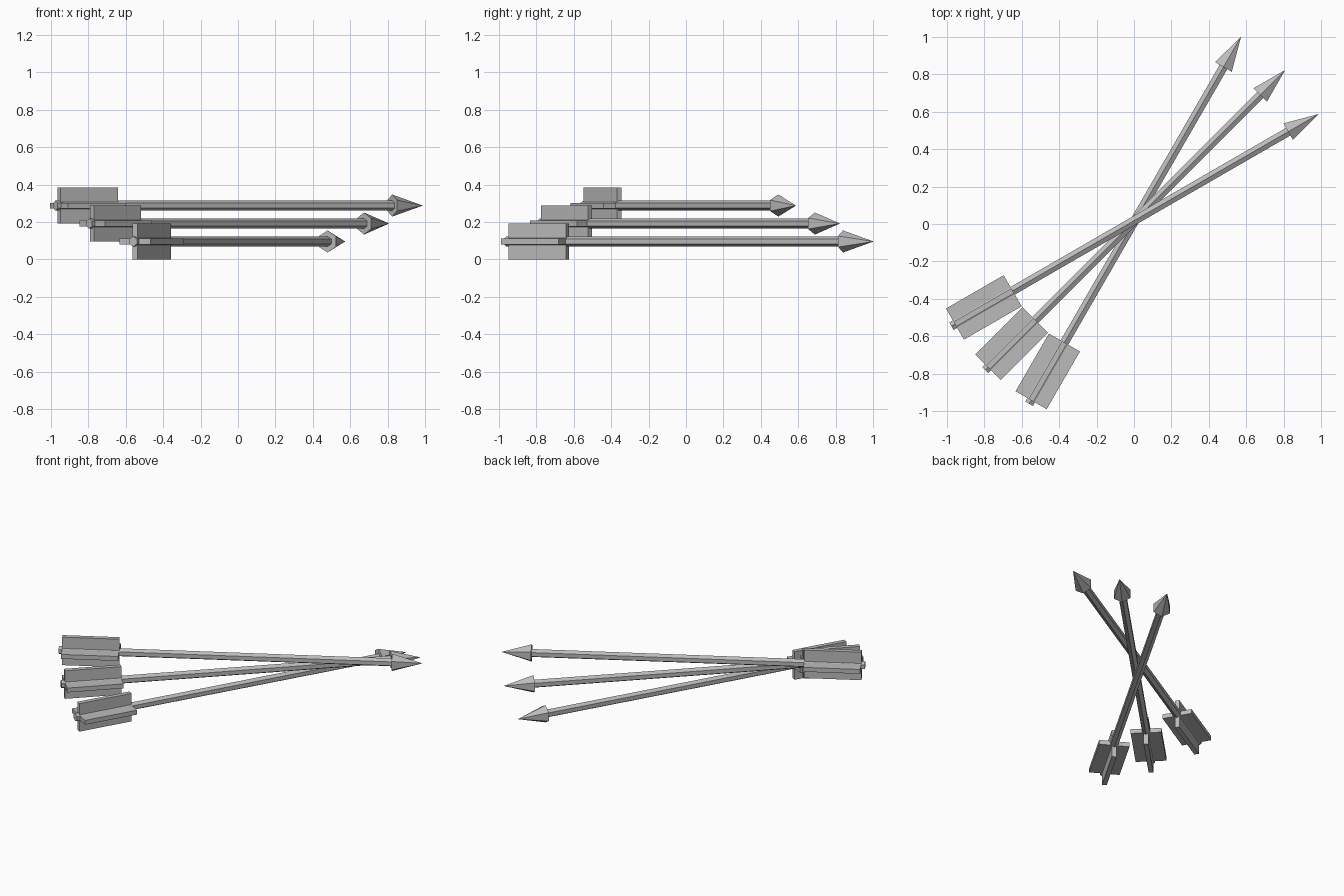
import bpy
import math
from mathutils import Matrix

if "Cube" in bpy.data.objects:
    bpy.data.objects.remove(bpy.data.objects["Cube"])

grey = bpy.data.materials.new("plain_grey")
grey.diffuse_color = (0.5, 0.5, 0.5, 1)
grey.use_nodes = True
grey.node_tree.nodes["Principled BSDF"].inputs["Base Color"].default_value = grey.diffuse_color

PIVOT = (0.006, 0.021)      # where the three arrows cross
HALF = 1.134                # half length of an arrow
HEAD_BASE = 0.945           # where the head begins
ALONG_X = Matrix.Rotation(math.pi / 2, 4, 'Y')


def finish(name, local, place):
    ob = bpy.context.object
    ob.name = name
    ob.data.transform(place @ local)
    ob.data.materials.clear()
    ob.data.materials.append(grey)


def hex_part(name, r1, r2, start, end, place):
    # six-sided cone or rod along local x, one ridge facing up
    bpy.ops.mesh.primitive_cone_add(vertices=6, radius1=r1, radius2=r2, depth=end - start)
    # put a vertex on the vertical axis once the part lies along x
    spin = Matrix.Rotation(math.pi / 2, 4, 'Z')
    ob = bpy.context.object
    if max(abs(v.co.x) for v in ob.data.vertices) > max(abs(v.co.y) for v in ob.data.vertices):
        spin = Matrix.Identity(4)
    finish(name, Matrix.Translation(((start + end) / 2, 0, 0)) @ ALONG_X @ spin, place)


def vane(name, width, height, place):
    bpy.ops.mesh.primitive_cube_add(size=1)
    finish(name, Matrix.Translation((-0.934, 0, 0)) @ Matrix.Diagonal((0.356, width, height, 1)), place)


def arrow(label, degrees, z):
    place = Matrix.Translation((*PIVOT, z)) @ Matrix.Rotation(math.radians(degrees), 4, 'Z')
    hex_part(label + "_shaft", 0.027, 0.027, -HALF, HEAD_BASE + 0.01, place)
    hex_part(label + "_head", 0.059, 0.0, HEAD_BASE, HALF, place)
    # crossed fletching plates
    vane(label + "_flat_fletching", 0.192, 0.03, place)
    vane(label + "_upright_fletching", 0.03, 0.192, place)


arrow("lower_arrow", 60, 0.096)
arrow("middle_arrow", 45, 0.192)
arrow("upper_arrow", 30, 0.288)
